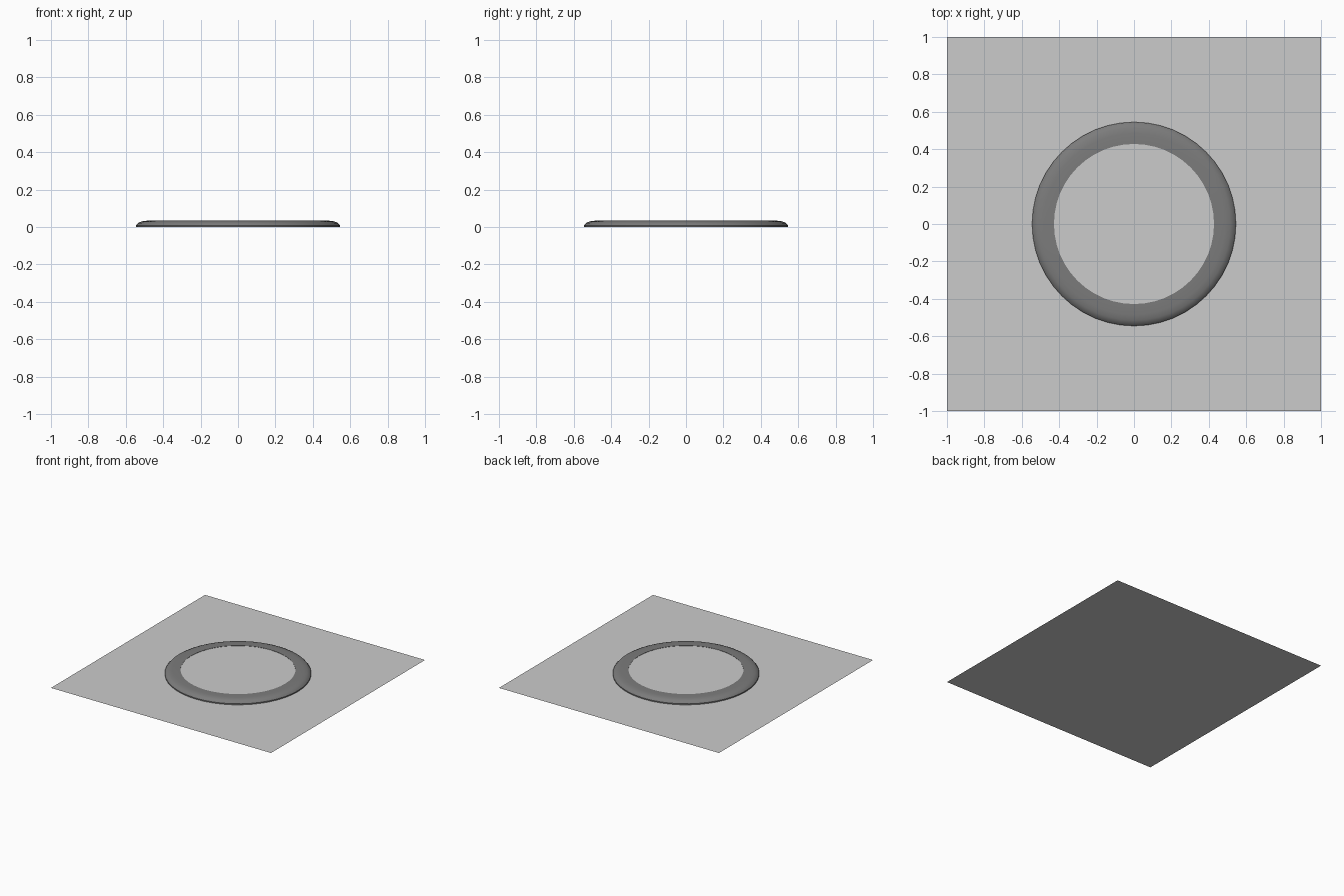
import bpy
import math

if "Cube" in bpy.data.objects:
    bpy.data.objects.remove(bpy.data.objects["Cube"])

SEGMENTS = 48


def material(name, value):
    mat = bpy.data.materials.new(name)
    mat.diffuse_color = (value, value, value, 1)
    mat.use_nodes = True
    mat.node_tree.nodes["Principled BSDF"].inputs["Base Color"].default_value = mat.diffuse_color
    return mat


def lathe(name, profile):
    """Revolve an open (radius, height) profile around z."""
    n = len(profile)
    verts, faces = [], []
    for i in range(SEGMENTS):
        a = 2 * math.pi * i / SEGMENTS
        verts += [(r * math.cos(a), r * math.sin(a), z) for r, z in profile]
        j = (i + 1) % SEGMENTS
        for k in range(n - 1):
            faces.append((i * n + k, i * n + k + 1, j * n + k + 1, j * n + k))
    mesh = bpy.data.meshes.new(name)
    mesh.from_pydata(verts, [], faces)
    obj = bpy.data.objects.new(name, mesh)
    bpy.context.collection.objects.link(obj)
    return obj


def smooth(obj):
    bpy.ops.object.select_all(action='DESELECT')
    obj.select_set(True)
    bpy.context.view_layer.objects.active = obj
    bpy.ops.object.shade_smooth_by_angle(angle=math.radians(35))


# Square base panel
bpy.ops.mesh.primitive_plane_add(size=2, location=(0, 0, 0))
panel = bpy.context.object
panel.name = "base_panel"
panel.data.materials.append(material("panel_grey", 0.55))

# Raised trim ring with a rounded outer edge (outside to inside)
ring = lathe("trim_ring", [
    (0.545, 0.0), (0.545, 0.009), (0.535, 0.021), (0.515, 0.030),
    (0.485, 0.034), (0.428, 0.034), (0.428, 0.0),
])
for p in ring.data.polygons:
    p.flip()
ring.data.update()
# Flip back if the top faces ended up pointing down
top = max(ring.data.polygons, key=lambda p: p.center.z)
if top.normal.z < 0:
    ring.data.flip_normals()
ring.data.materials.append(material("ring_dark_grey", 0.2))
smooth(ring)

# Pale round insert, almost flush with the ring's top
bpy.ops.mesh.primitive_circle_add(vertices=SEGMENTS, radius=0.428,
                                  fill_type='NGON', location=(0, 0, 0.032))
disc = bpy.context.object
disc.name = "round_insert"
disc.data.materials.append(material("insert_pale_grey", 0.8))
